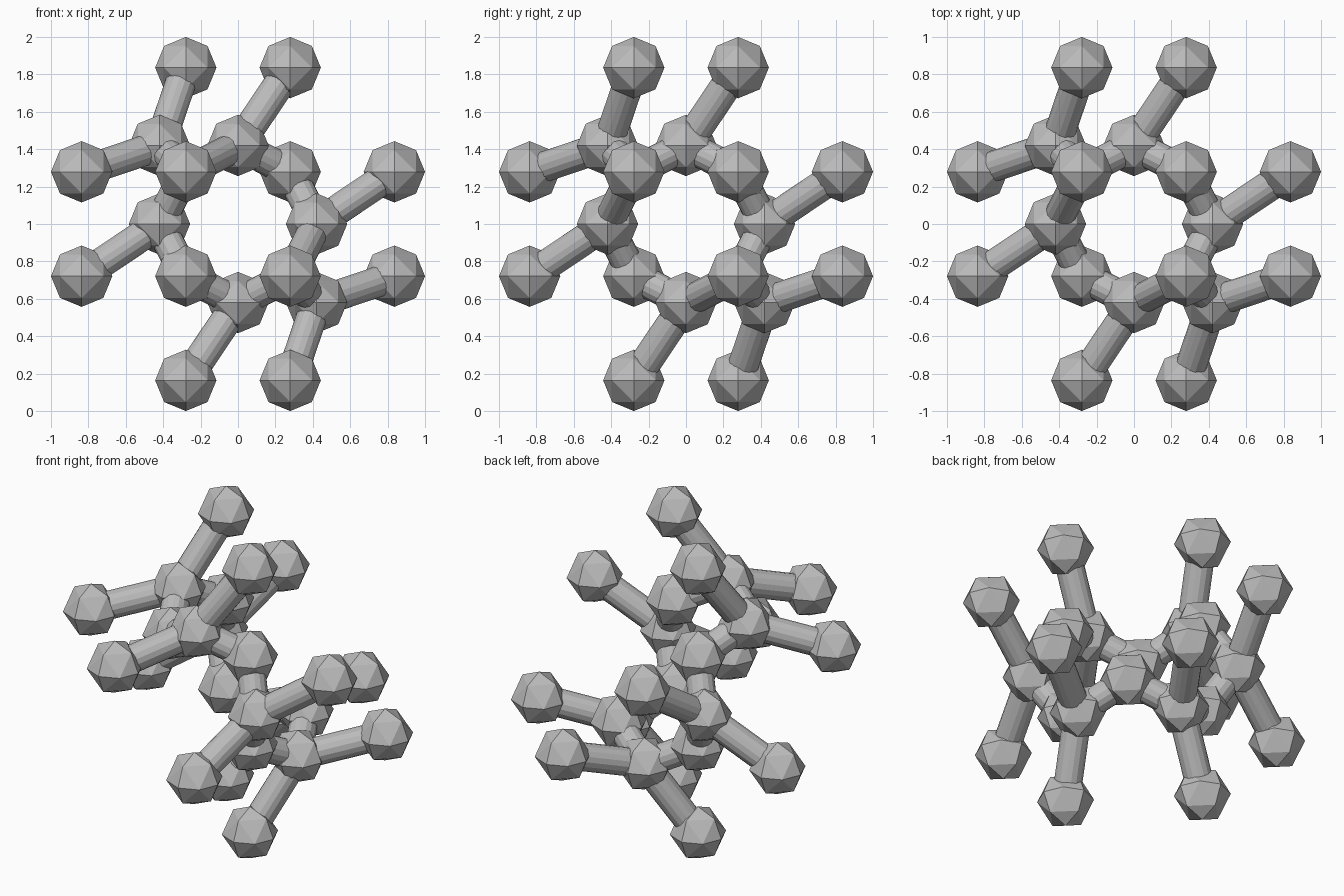
import bpy, bmesh
from mathutils import Vector
from itertools import product

cube = bpy.data.objects.get("Cube")
if cube:
    bpy.data.objects.remove(cube, do_unlink=True)

BALL_R, ROD_R, ROD_SIDES = 0.164, 0.083, 16
A, B, C = 0.279, 0.42, 0.836      # corner, joint and tip offsets
LIFT = Vector((0, 0, 1))

grey = bpy.data.materials.new("grey")
grey.use_nodes = True
colour = (0.5, 0.5, 0.5, 1)
grey.diffuse_color = colour
grey.node_tree.nodes["Principled BSDF"].inputs["Base Color"].default_value = colour


def finish(bm, name, location):
    mesh = bpy.data.meshes.new(name)
    bmesh.ops.recalc_face_normals(bm, faces=bm.faces)
    bm.to_mesh(mesh)
    bm.free()
    mesh.materials.append(grey)
    obj = bpy.data.objects.new(name, mesh)
    obj.location = location
    bpy.context.collection.objects.link(obj)
    return obj


def ball(name, centre):
    # Octahedron split once and pushed out to a sphere
    bm = bmesh.new()
    axes = [[bm.verts.new([s if i == k else 0 for i in range(3)]) for s in (1, -1)]
            for k in range(3)]
    for corner in product(*axes):
        bm.faces.new(corner)
    bmesh.ops.subdivide_edges(bm, edges=bm.edges[:], cuts=1, use_grid_fill=True)
    bmesh.ops.triangulate(bm, faces=bm.faces[:])
    for v in bm.verts:
        v.co = v.co.normalized() * BALL_R
    return finish(bm, name, centre + LIFT)


def rod(name, start, end):
    bm = bmesh.new()
    span = end - start
    bmesh.ops.create_cone(bm, cap_ends=True, segments=ROD_SIDES,
                          radius1=ROD_R, radius2=ROD_R, depth=span.length)
    obj = finish(bm, name, (start + end) / 2 + LIFT)
    obj.rotation_mode = 'QUATERNION'
    obj.rotation_quaternion = span.to_track_quat('Z', 'Y')


# Ring corners: cube corners except the two on the threefold axis
for signs in product((-1, 1), repeat=3):
    if abs(sum(signs)) == 1:
        ball("ring_ball", Vector(signs) * A)

# One joint with its neighbours, repeated by turning about the diagonal
# and by inversion through the centre
joint = Vector((B, -B, 0))
ring_ends = [Vector((A, -A, A)), Vector((A, -A, -A))]
tips = [Vector((C, -A, A)), Vector((A, -C, -A))]
for turn in range(3):
    for side in (1, -1):
        def place(v):
            return Vector([v[(i - turn) % 3] for i in range(3)]) * side
        ball("joint_ball", place(joint))
        for end in ring_ends:
            rod("ring_rod", place(joint), place(end))
        for tip in tips:
            ball("tip_ball", place(tip))
            rod("tip_rod", place(joint), place(tip))
